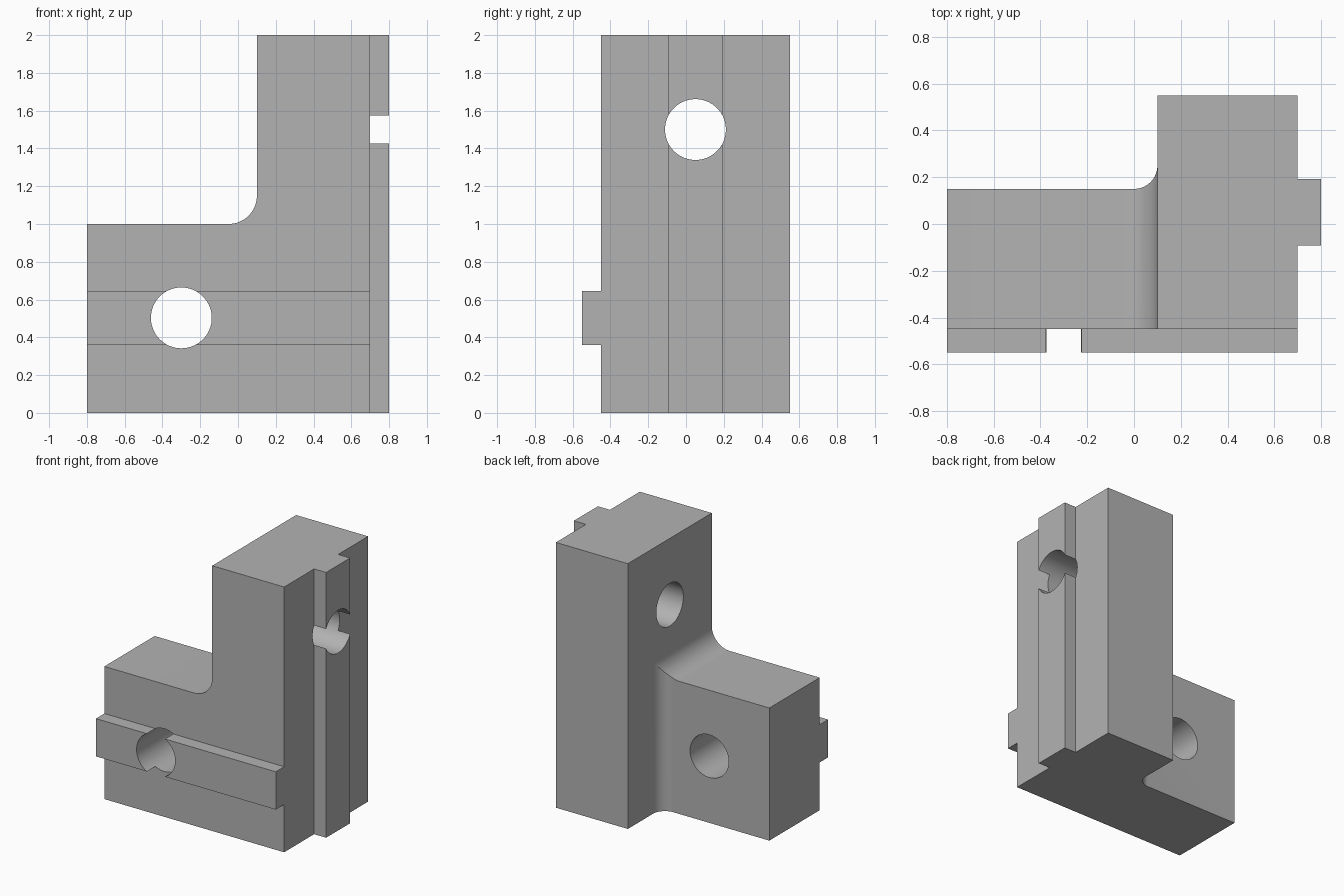
import bpy
import bmesh
from math import radians, sin, cos, pi
from mathutils import Vector, Matrix

if "Cube" in bpy.data.objects:
    bpy.data.objects.remove(bpy.data.objects["Cube"], do_unlink=True)

grey = bpy.data.materials.new("plain grey")
grey.use_nodes = True
COLOUR = (0.45, 0.45, 0.45, 1)
grey.diffuse_color = COLOUR
grey.node_tree.nodes["Principled BSDF"].inputs["Base Color"].default_value = COLOUR


def add_object(name, bm):
    bmesh.ops.recalc_face_normals(bm, faces=bm.faces)
    mesh = bpy.data.meshes.new(name)
    bm.to_mesh(mesh)
    bm.free()
    mesh.materials.append(grey)
    obj = bpy.data.objects.new(name, mesh)
    bpy.context.collection.objects.link(obj)
    return obj


def extrude(name, points, depth):
    """Closed profile of 3D points, swept along the depth vector."""
    bm = bmesh.new()
    face = bm.faces.new([bm.verts.new(p) for p in points])
    swept = bmesh.ops.extrude_face_region(bm, geom=[face])["geom"]
    verts = [v for v in swept if isinstance(v, bmesh.types.BMVert)]
    bmesh.ops.translate(bm, verts=verts, vec=Vector(depth))
    return add_object(name, bm)


def box(name, low, high):
    (x, y, z), (x2, y2, z2) = low, high
    return extrude(name, [(x, y, z), (x2, y, z), (x2, y2, z), (x, y2, z)], (0, 0, z2 - z))


def cylinder(name, centre, radius, axis):
    bm = bmesh.new()
    turn = Vector(axis).to_track_quat("Z", "Y").to_matrix().to_4x4()
    bmesh.ops.create_cone(bm, cap_ends=True, segments=96, radius1=radius, radius2=radius,
                          depth=3, matrix=Matrix.Translation(centre) @ turn)
    return add_object(name, bm)


def l_profile(left, low, right, high, step, corner, radius):
    """L outline in 2D with a rounded inner corner at (corner, step)."""
    cx, cy = corner - radius, step + radius
    arc = [(cx + radius * sin(a), cy - radius * cos(a))
           for a in (pi / 2 * (1 - i / 16) for i in range(17))]
    return [(left, low), (right, low), (right, high), (corner, high)] + arc + [(left, step)]


def combine(target, tool, operation):
    tool.hide_render = True
    mod = target.modifiers.new(operation.lower(), "BOOLEAN")
    mod.operation, mod.object, mod.solver = operation, tool, "EXACT"
    bpy.context.view_layer.objects.active = target
    bpy.ops.object.modifier_apply(modifier=mod.name)
    bpy.data.objects.remove(tool, do_unlink=True)


# Body: L seen from the front, trimmed to an L seen from above
front_l = l_profile(-0.8, 0, 0.7, 2, 1.0, 0.1, 0.15)
body = extrude("bracket_body", [(x, -0.45, z) for x, z in front_l], (0, 1, 0))
plan_l = l_profile(-1, -1, 1, 0.55, 0.15, 0.1, 0.1)
plan_l = [(x, 1 if y == 0.55 else y) for x, y in plan_l]
trim = extrude("plan_trim", [(x, y, -0.5) for x, y in plan_l], (0, 0, 3))
combine(body, trim, "INTERSECT")

# Locating tongues on the front and on the side
combine(body, box("front_tongue", (-0.8, -0.55, 0.36), (0.7, -0.4, 0.645)), "UNION")
combine(body, box("side_tongue", (0.65, -0.093, 0), (0.8, 0.193, 2)), "UNION")

# Bolt holes through the arm and the column
combine(body, cylinder("arm_hole", (-0.3, 0, 0.503), 0.161, (0, 1, 0)), "DIFFERENCE")
combine(body, cylinder("column_hole", (0, 0.05, 1.5), 0.161, (1, 0, 0)), "DIFFERENCE")

# Smooth fillets and bores, sharp edges elsewhere
bpy.ops.object.select_all(action="DESELECT")
body.select_set(True)
bpy.context.view_layer.objects.active = body
bpy.ops.object.shade_smooth_by_angle(angle=radians(25))
